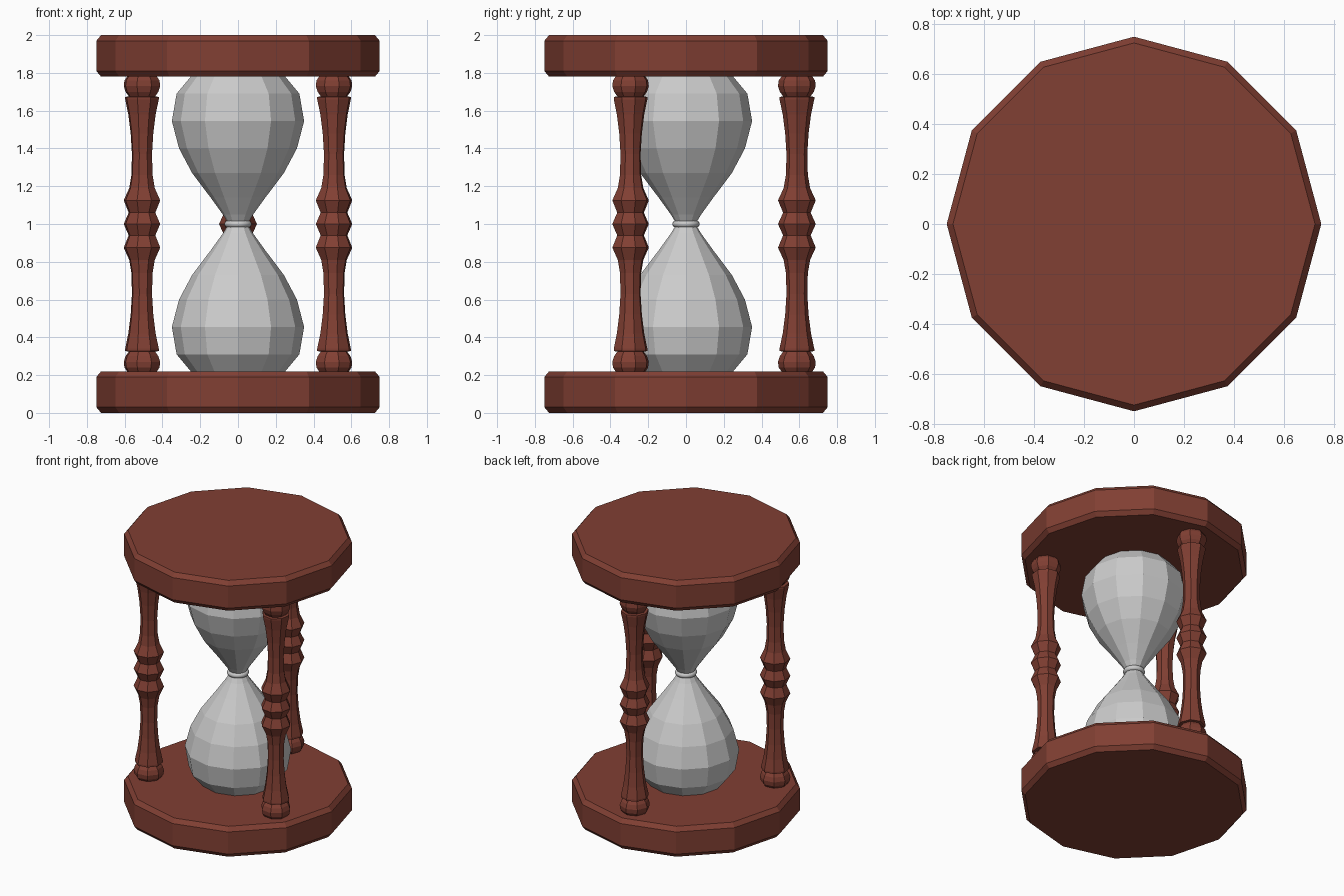
import bpy
from math import sin, cos, pi, radians

if "Cube" in bpy.data.objects:
    bpy.data.objects.remove(bpy.data.objects["Cube"])

wood = bpy.data.materials.new("red_wood")
wood.diffuse_color = (0.22, 0.05, 0.033, 1)
wood.use_nodes = True
wood.node_tree.nodes["Principled BSDF"].inputs["Base Color"].default_value = wood.diffuse_color


def lathe(name, profile, sides, loc=(0, 0, 0), turn=0.0, mat=None):
    """Spin a (radius, z) profile around z, with flat end caps."""
    verts = [(r * cos(2 * pi * i / sides + turn), r * sin(2 * pi * i / sides + turn), z)
             for r, z in profile for i in range(sides)]
    faces = [(k * sides + i, k * sides + (i + 1) % sides,
              (k + 1) * sides + (i + 1) % sides, (k + 1) * sides + i)
             for k in range(len(profile) - 1) for i in range(sides)]
    last = (len(profile) - 1) * sides
    faces.append(tuple(reversed(range(sides))))
    faces.append(tuple(range(last, last + sides)))
    mesh = bpy.data.meshes.new(name)
    mesh.from_pydata(verts, [], faces)
    ob = bpy.data.objects.new(name, mesh)
    ob.location = loc
    bpy.context.collection.objects.link(ob)
    if mat:
        mesh.materials.append(mat)
    return ob


def mirrored(half):
    """Extend a lower-half profile symmetrically about z = 1."""
    return half + [(r, 2 - z) for r, z in reversed(half) if z < 1]


# Twelve-sided chamfered end plates
plate = [(0.725, 0), (0.75, 0.03), (0.75, 0.19), (0.725, 0.22)]
lathe("bottom_plate", plate, 12, mat=wood)
lathe("top_plate", plate, 12, (0, 0, 1.78), mat=wood)

# Three turned posts
post = mirrored([(0.075, 0.21), (0.096, 0.24), (0.1, 0.27), (0.09, 0.3), (0.072, 0.325),
                 (0.092, 0.327), (0.092, 0.34), (0.075, 0.42), (0.062, 0.52), (0.055, 0.63),
                 (0.058, 0.74), (0.07, 0.81), (0.1, 0.875), (0.073, 0.94), (0.1, 1.0)])
for name, deg in (("back_post", 90), ("left_post", 210), ("right_post", 330)):
    a = radians(deg)
    lathe(name, post, 8, (0.587 * cos(a), 0.587 * sin(a), 0), a, wood)

# Glass bulbs
glass = mirrored([(0.23, 0.19), (0.25, 0.22), (0.325, 0.31), (0.35, 0.455), (0.312, 0.6),
                  (0.243, 0.73), (0.145, 0.86), (0.08, 0.95), (0.05, 1.0)])
lathe("glass_bulbs", glass, 12)

# Neck ring
bpy.ops.mesh.primitive_torus_add(major_segments=24, minor_segments=8, major_radius=0.054,
                                 minor_radius=0.019, location=(0, 0, 1))
bpy.context.object.name = "neck_ring"
bpy.ops.object.shade_smooth()
